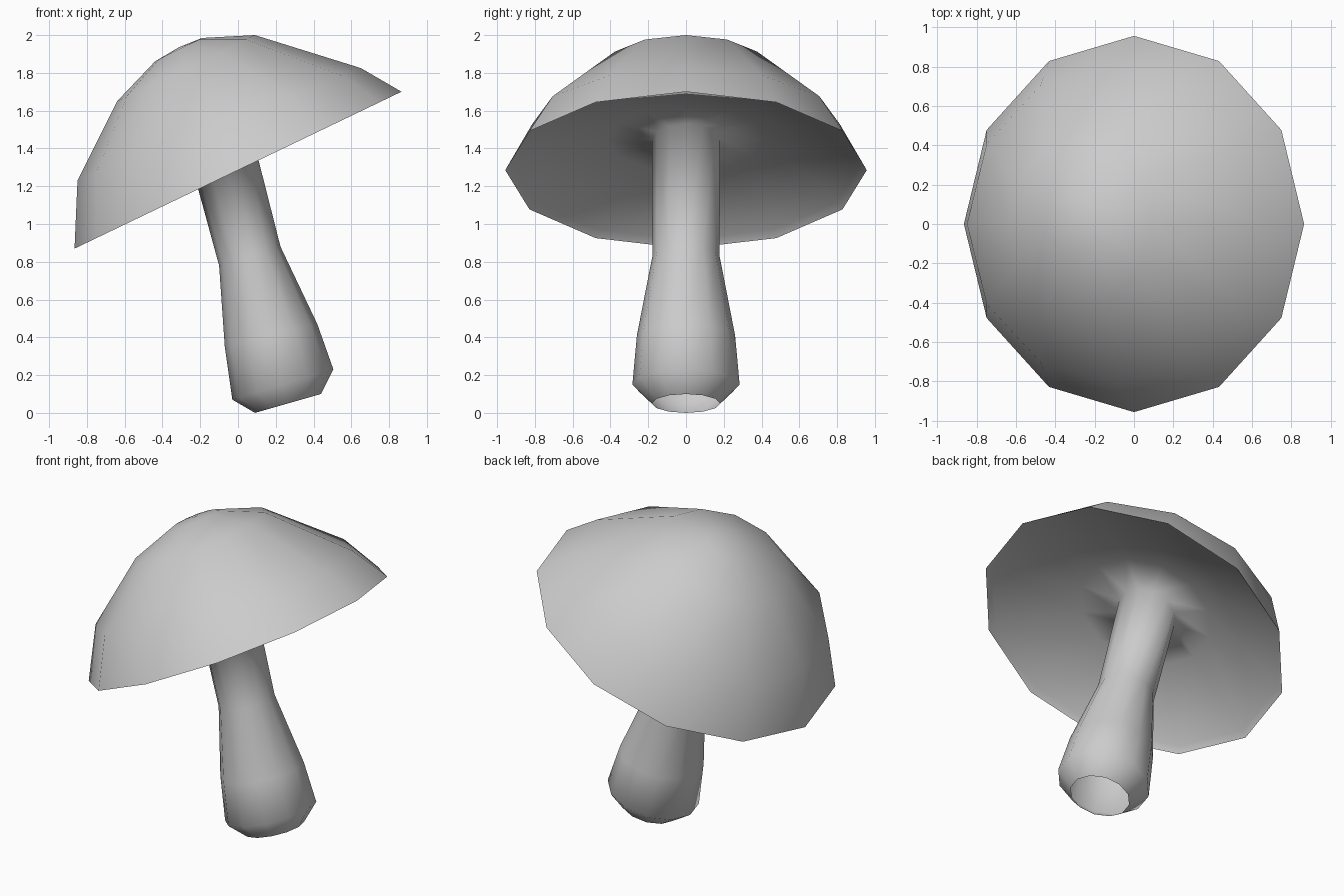
import bpy, bmesh, math
from mathutils import Matrix, Vector

if "Cube" in bpy.data.objects:
    bpy.data.objects.remove(bpy.data.objects["Cube"])

SIDES = 12
TILT = math.atan2(0.83, 1.73)          # lean of the cap
CU, SU = math.cos(TILT), math.sin(TILT)


def cap_point(u, h):
    """Cap-local (across, along axis) to world (x, z)."""
    return (u * CU - h * SU, 1.285 + u * SU + h * CU)


def cap_ring(ul, hl, ur, hr, ry):
    return (*cap_point(ul, hl), *cap_point(ur, hr), ry)


# Rings as left x,z / right x,z / half width in y, from foot to crown
rings = [
    # stem, open at the foot
    (0.09, 0.0, 0.44, 0.10, 0.18),
    (-0.03, 0.07, 0.505, 0.23, 0.284),
    (-0.07, 0.35, 0.42, 0.47, 0.26),
    (-0.10, 0.78, 0.225, 0.88, 0.178),
    (-0.26, 1.365, 0.06, 1.53, 0.18),
    # hollow underside and lip
    cap_ring(-0.42, 0.19, 0.40, 0.18, 0.42),
    cap_ring(-0.925, 0.035, 0.925, 0.03, 0.925),
    # rim
    cap_ring(-0.96, 0, 0.96, 0, 0.957),
    # dome
    cap_ring(-0.79, 0.318, 0.82, 0.206, 0.815),
    cap_ring(-0.419, 0.606, 0.39, 0.606, 0.435),
    cap_ring(-0.148, 0.709, 0.132, 0.713, 0.145),
]
RIM = 7

bm = bmesh.new()
loops = []
for xl, zl, xr, zr, ry in rings:
    loop = []
    for i in range(SIDES):
        a = 2 * math.pi * i / SIDES
        c, s = math.cos(a), math.sin(a)
        loop.append(bm.verts.new(((xl + xr) / 2 + c * (xr - xl) / 2, ry * s,
                                  (zl + zr) / 2 + c * (zr - zl) / 2)))
    loops.append(loop)
for a, b in zip(loops, loops[1:]):
    for i in range(SIDES):
        j = (i + 1) % SIDES
        bm.faces.new((a[i], a[j], b[j], b[i]))

# crown
x, z = cap_point(0, 0.722)
top = bm.verts.new((x, 0, z))
for i in range(SIDES):
    bm.faces.new((loops[-1][i], loops[-1][(i + 1) % SIDES], top))

# smooth everywhere with a crisp rim
for f in bm.faces:
    f.smooth = True
for i in range(SIDES):
    bm.edges.get((loops[RIM][i], loops[RIM][(i + 1) % SIDES])).smooth = False

mesh = bpy.data.meshes.new("mushroom")
bm.to_mesh(mesh)
bm.free()
bpy.context.collection.objects.link(bpy.data.objects.new("mushroom", mesh))
